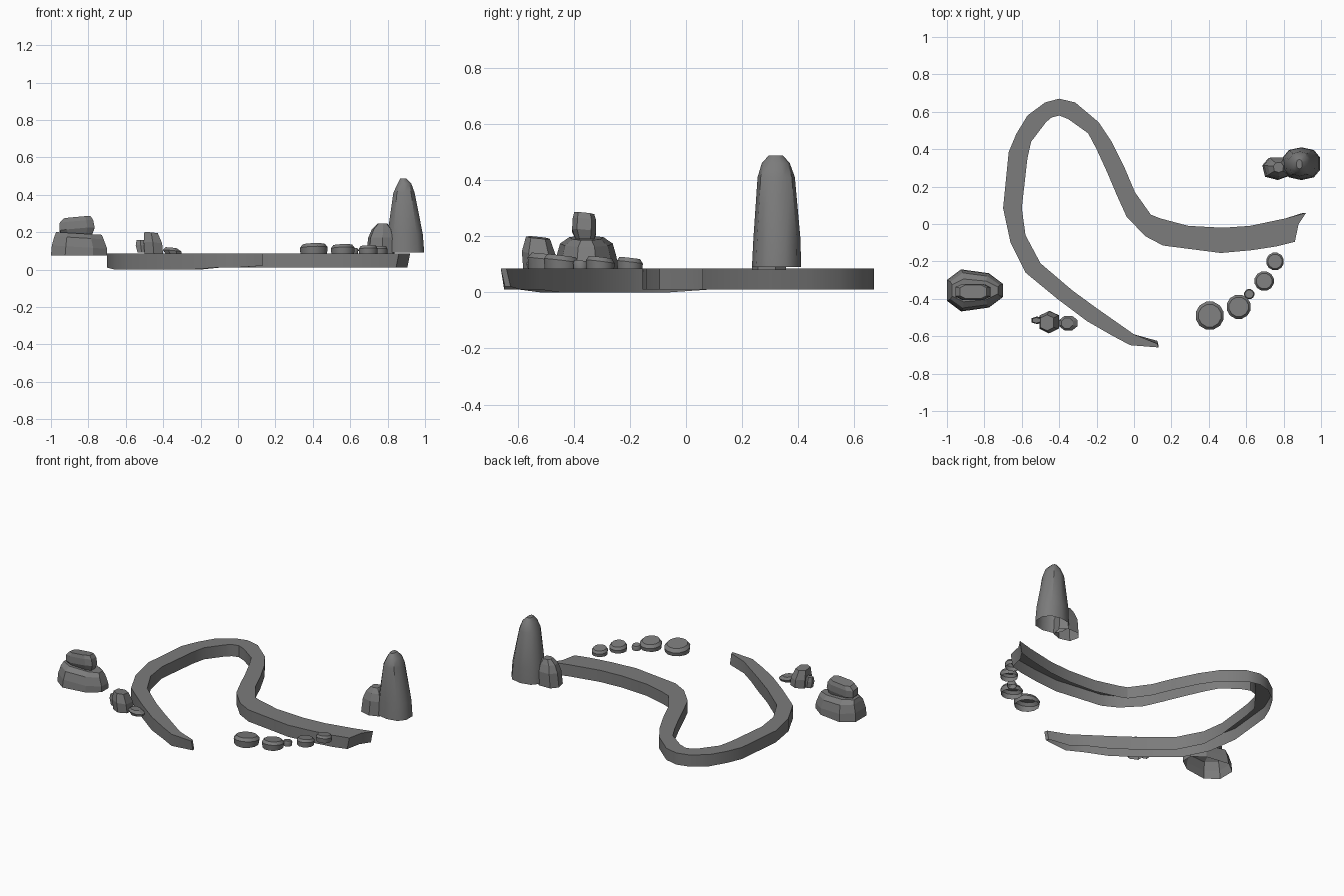
import bpy
from math import sin, cos, pi, radians

# Dark grey stone colour shared by every part
stone = bpy.data.materials.new("dark_stone")
stone.diffuse_color = (0.2, 0.2, 0.2, 1)


def add_mesh(name, verts, faces, smooth=30):
    me = bpy.data.meshes.new(name)
    me.from_pydata(verts, [], faces)
    me.update()
    me.materials.append(stone)
    ob = bpy.data.objects.new(name, me)
    bpy.context.collection.objects.link(ob)
    if smooth:
        bpy.ops.object.select_all(action='DESELECT')
        ob.select_set(True)
        bpy.context.view_layer.objects.active = ob
        bpy.ops.object.shade_smooth_by_angle(angle=radians(smooth))
    return ob


def rock(name, rings, n=8, tilt=(0, 0), phase=0.5, square=1.0, taper=0.0, smooth=0):
    """Faceted rock, open underneath: rings are (z, x0, x1, y0, y1) extents.
    square < 1 makes the outline boxier; tilt slopes every ring but the lowest;
    taper narrows the outline towards +x."""
    verts, faces = [], []
    power = lambda v: (abs(v) ** square) * (1 if v >= 0 else -1)
    for k, (z, x0, x1, y0, y1) in enumerate(rings):
        for i in range(n):
            a = 2 * pi * (i + phase) / n
            px = power(cos(a))
            dx = px * (x1 - x0) / 2
            dy = power(sin(a)) * (y1 - y0) / 2 * (1 - taper * max(px, 0))
            dz = (dx * tilt[0] + dy * tilt[1]) if k else 0
            verts.append(((x0 + x1) / 2 + dx, (y0 + y1) / 2 + dy, z + dz))
    for k in range(len(rings) - 1):
        for i in range(n):
            j = (i + 1) % n
            faces.append((k * n + i, k * n + j, (k + 1) * n + j, (k + 1) * n + i))
    faces.append(tuple(range((len(rings) - 1) * n, len(rings) * n)))
    return add_mesh(name, verts, faces, smooth)


# Winding raised bank: outer edge x, y and inner edge x, y at each station
stations = [
    (0.13, -0.66, 0.125, -0.64), (-0.02, -0.648, 0.0, -0.59),
    (-0.12, -0.595, -0.10, -0.52), (-0.25, -0.52, -0.20, -0.45),
    (-0.41, -0.40, -0.33, -0.355), (-0.58, -0.26, -0.50, -0.21),
    (-0.66, -0.10, -0.58, -0.06), (-0.70, 0.085, -0.60, 0.085),
    (-0.67, 0.385, -0.57, 0.35), (-0.63, 0.48, -0.55, 0.44),
    (-0.57, 0.58, -0.47, 0.545), (-0.475, 0.65, -0.44, 0.57),
    (-0.40, 0.67, -0.40, 0.58), (-0.315, 0.65, -0.35, 0.56),
    (-0.19, 0.545, -0.245, 0.485), (-0.12, 0.44, -0.20, 0.40),
    (-0.05, 0.30, -0.145, 0.28), (0.005, 0.17, -0.09, 0.15),
    (0.09, 0.05, -0.04, 0.04), (0.14, 0.03, 0.06, -0.065),
    (0.29, -0.01, 0.155, -0.115), (0.475, -0.02, 0.465, -0.155),
    (0.62, -0.01, 0.63, -0.14), (0.81, 0.03, 0.76, -0.12),
    (0.92, 0.06, 0.86, -0.095),
]
TOP = 0.085
verts, faces = [], []
last = len(stations) - 1
for i, (ax, ay, bx, by) in enumerate(stations):
    low = 0.02 if i == 0 else 0.0 if 3 <= i <= 6 else 0.01
    sy = 0.015 if i == 0 else 0
    sx = -0.015 if i == last else 0
    verts += [(ax, ay, TOP), (bx, by, TOP), (bx + sx, by + sy, low), (ax + sx, ay + sy, low)]
notch = len(verts)
verts += [(0.88, 0.0, TOP), (0.865, 0.0, 0.01)]
for i in range(last):
    p, q = 4 * i, 4 * (i + 1)
    top = (p, p + 1, q + 1, q) if i < last - 1 else (p, p + 1, q + 1, notch, q)
    faces += [top, (p, q, q + 3, p + 3), (p + 1, p + 2, q + 2, q + 1)]
e = 4 * last
faces += [(0, 3, 2, 1), (e + 1, e + 2, notch + 1, notch), (notch, notch + 1, e + 3, e)]
add_mesh("winding_bank", verts, faces)

# Row of rounded stepping stones: centre x, y, radius, top height
stones = [(0.405, -0.49, 0.077, 0.134), (0.56, -0.443, 0.066, 0.13),
          (0.616, -0.375, 0.028, 0.113), (0.696, -0.305, 0.053, 0.125),
          (0.754, -0.20, 0.048, 0.122)]
for k, (x, y, r, z) in enumerate(stones):
    box = lambda s: (x - r * s, x + r * s, y - r * s, y + r * s)
    rock(f"stepping_stone_{k + 1}",
         [(0.083, *box(0.95)), (0.08 + (z - 0.08) * 0.65, *box(1)), (z, *box(0.8))],
         n=12, tilt=(0.03, -0.12), smooth=35)

# Tall rock pillar with a smaller rock leaning on it
rock("rock_pillar", [
    (0.09, 0.79, 1.0, 0.235, 0.41), (0.19, 0.795, 0.992, 0.24, 0.408),
    (0.41, 0.828, 0.947, 0.255, 0.388), (0.46, 0.852, 0.928, 0.27, 0.37),
    (0.488, 0.868, 0.90, 0.295, 0.345)], n=10, square=0.85, smooth=40)
rock("pillar_side_rock", [
    (0.08, 0.685, 0.84, 0.235, 0.36), (0.17, 0.695, 0.84, 0.24, 0.36),
    (0.215, 0.715, 0.825, 0.255, 0.345), (0.245, 0.745, 0.80, 0.275, 0.33)],
    n=7, phase=0.3, square=0.8)

# Large stacked boulders
rock("boulder_base", [
    (0.075, -1.01, -0.69, -0.475, -0.235), (0.12, -1.005, -0.69, -0.47, -0.24),
    (0.17, -0.99, -0.71, -0.455, -0.255), (0.193, -0.98, -0.72, -0.42, -0.29)],
    tilt=(-0.06, 0), square=0.8, taper=0.4)
rock("boulder_top", [
    (0.19, -0.945, -0.775, -0.395, -0.325), (0.215, -0.96, -0.762, -0.408, -0.318),
    (0.255, -0.958, -0.77, -0.406, -0.318), (0.278, -0.935, -0.785, -0.40, -0.325)],
    tilt=(0.09, -0.1), square=0.6)

# Small rock cluster
rock("cluster_main_rock", [
    (0.083, -0.505, -0.395, -0.58, -0.465), (0.14, -0.51, -0.40, -0.585, -0.465),
    (0.195, -0.505, -0.425, -0.57, -0.485)], n=6, tilt=(-0.08, -0.1), square=0.75)
rock("cluster_left_rock", [
    (0.09, -0.54, -0.49, -0.535, -0.495), (0.13, -0.55, -0.49, -0.535, -0.495),
    (0.158, -0.545, -0.50, -0.53, -0.50)], n=6, square=0.8)
rock("cluster_flat_stone", [
    (0.083, -0.39, -0.30, -0.565, -0.495), (0.1, -0.405, -0.297, -0.572, -0.488),
    (0.116, -0.39, -0.325, -0.56, -0.50)], n=8, tilt=(-0.1, -0.05))
